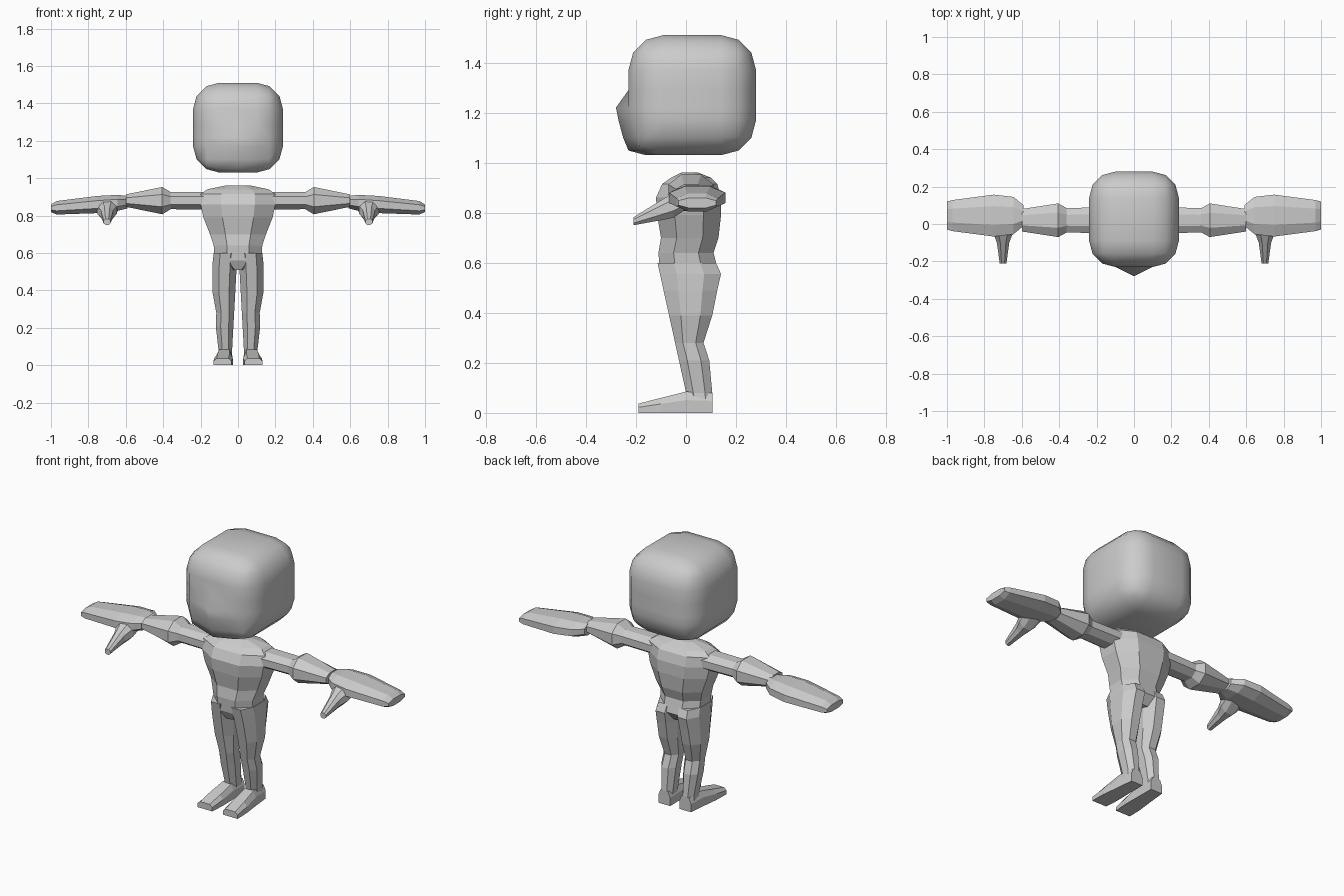
import bpy, bmesh
from mathutils import Vector

default_cube = bpy.data.objects.get("Cube")
if default_cube:
    bpy.data.objects.remove(default_cube, do_unlink=True)

# One plain clay colour for the whole figure
grey = (0.6, 0.6, 0.6, 1)
clay = bpy.data.materials.new("light_grey")
clay.use_nodes = True
clay.diffuse_color = grey
clay.node_tree.nodes["Principled BSDF"].inputs["Base Color"].default_value = grey


def add_object(name, bm, smooth=False):
    """Turn a bmesh into a finished, coloured object."""
    bmesh.ops.recalc_face_normals(bm, faces=bm.faces)
    for face in bm.faces:
        face.smooth = smooth
    mesh = bpy.data.meshes.new(name)
    bm.to_mesh(mesh)
    bm.free()
    mesh.materials.append(clay)
    part = bpy.data.objects.new(name, mesh)
    bpy.context.collection.objects.link(part)


def loft(name, rings):
    """Skin a list of equal-length point rings and cap both ends."""
    bm = bmesh.new()
    loops = [[bm.verts.new(point) for point in ring] for ring in rings]
    for lower, upper in zip(loops, loops[1:]):
        for i in range(len(lower)):
            bm.faces.new((lower[i - 1], lower[i], upper[i], upper[i - 1]))
    bm.faces.new(loops[0])
    bm.faces.new(loops[-1])
    add_object(name, bm)


def octagon(half_u, half_v, u=0, v=0, cut=0.55):
    """Chamfered rectangle around the centre (u, v), as 2D points."""
    inner_u, inner_v = half_u * (1 - cut), half_v * (1 - cut)
    quarter = [(half_u, inner_v), (inner_u, half_v)]
    right_top = quarter
    left_top = [(-a, b) for a, b in reversed(quarter)]
    top = right_top + left_top
    bottom = [(-a, -b) for a, b in top]
    return [(u + a, v + b) for a, b in top + bottom]


def span(low, high):
    """Half size and centre of an interval."""
    return (high - low) / 2, (high + low) / 2


def build_head():
    """Rounded box with a raised ridge running from nose to chin."""
    bm = bmesh.new()
    bmesh.ops.create_cube(bm, size=1)
    size, centre = Vector((0.48, 0.51, 0.48)), Vector((0, 0.025, 1.27))
    for vert in bm.verts:
        vert.co = vert.co * size + centre
    bmesh.ops.bevel(bm, geom=bm.edges[:], offset=0.14, segments=3,
                    profile=0.5, affect='EDGES')
    # Extra edge loops for the face centre, nose and brow
    nose_height, brow_height = 1.22, 1.29
    for point, normal in (((0, 0, 0), (1, 0, 0)),
                          ((0, 0, nose_height), (0, 0, 1)),
                          ((0, 0, brow_height), (0, 0, 1))):
        geometry = bm.verts[:] + bm.edges[:] + bm.faces[:]
        bmesh.ops.bisect_plane(bm, geom=geometry, plane_co=point, plane_no=normal)
    for vert in bm.verts:
        is_front = vert.co.y < -0.05
        on_centre = abs(vert.co.x) < 0.01
        if is_front and vert.co.z < 1.1:
            vert.co.y -= 0.03
        if is_front and on_centre and vert.co.z < brow_height - 0.01:
            vert.co.y -= 0.05 if vert.co.z > 1.2 else 0.04
    add_object("head", bm, smooth=True)


def build_torso():
    """Stacked sections: height, half width, front, back."""
    rings = []
    for height, half_width, front, back in (
            (0.51, 0.04, -0.08, 0.09),
            (0.56, 0.125, -0.105, 0.13),
            (0.64, 0.13, -0.11, 0.11),
            (0.7, 0.15, -0.1, 0.13),
            (0.79, 0.185, -0.115, 0.14),
            (0.86, 0.2, -0.12, 0.14),
            (0.915, 0.2, -0.095, 0.125),
            (0.94, 0.165, -0.06, 0.1),
            (0.96, 0.07, -0.02, 0.05)):
        half_depth, middle = span(front, back)
        section = octagon(half_width, half_depth, 0, middle)
        rings.append([(x, y, height) for x, y in section])
    loft("torso", rings)


def build_leg(side, sign):
    """Stacked sections: height, outer side, back; the rest tapers evenly."""
    rings = []
    for height, outer, back in ((0.6, 0.13, 0.12), (0.555, 0.135, 0.14),
                                (0.49, 0.137, 0.125), (0.39, 0.136, 0.105),
                                (0.28, 0.116, 0.07), (0.21, 0.119, 0.093),
                                (0.08, 0.104, 0.105), (0.03, 0.108, 0.105)):
        inner = 0.036 - 0.055 * height
        front = 0.018 - 0.22 * height
        half_width, x_middle = span(inner, outer)
        half_depth, y_middle = span(front, back)
        section = octagon(half_width, half_depth, x_middle, y_middle)
        rings.append([(sign * x, y, height) for x, y in section])
    loft(side + "_leg", rings)


def build_foot(side, sign):
    """Wedge from heel to toe: depth, half width, height."""
    rings = []
    for depth, half_width, height in ((0.105, 0.038, 0.08), (0, 0.043, 0.085),
                                      (-0.1, 0.05, 0.06), (-0.19, 0.048, 0.037)):
        middle = 0.073 - 0.05 * depth
        outline = [(half_width, 0), (half_width, height * 0.6),
                   (half_width * 0.65, height)]
        outline += [(-x, z) for x, z in reversed(outline)]
        rings.append([(sign * (middle + x), depth, z) for x, z in outline])
    loft(side + "_foot", rings)


def build_limb(name, sign, stations, y_middle, z_middle, slope=0):
    """Sideways sections: reach, half depth, half height."""
    rings = []
    start = stations[0][0]
    for reach, half_depth, half_height in stations:
        level = z_middle - slope * (reach - start)
        section = octagon(half_depth, half_height, y_middle, level)
        rings.append([(sign * reach, y, z) for y, z in section])
    loft(name, rings)


def build_thumb(side, sign):
    """Forward sections dropping toward the tip: depth, half width, half height."""
    rings = []
    for depth, half_width, half_height in ((0.02, 0.06, 0.03), (-0.05, 0.052, 0.05),
                                           (-0.1, 0.033, 0.04), (-0.21, 0.018, 0.016)):
        level = 0.85 + 0.4 * depth
        section = octagon(half_width, half_height, 0.7, level)
        rings.append([(sign * x, depth, z) for x, z in section])
    loft(side + "_thumb", rings)


build_head()
build_torso()
arm_stations = ((0.15, 0.07, 0.047), (0.36, 0.065, 0.046),
                (0.405, 0.09, 0.073), (0.6, 0.06, 0.033))
hand_stations = ((0.59, 0.055, 0.033), (0.645, 0.1, 0.043), (0.75, 0.112, 0.046),
                 (0.97, 0.083, 0.036), (1, 0.075, 0.02))
for side, sign in (("left", 1), ("right", -1)):
    build_leg(side, sign)
    build_foot(side, sign)
    build_limb(side + "_arm", sign, arm_stations, 0.02, 0.88)
    build_limb(side + "_hand", sign, hand_stations, 0.045, 0.872, slope=0.08)
    build_thumb(side, sign)
